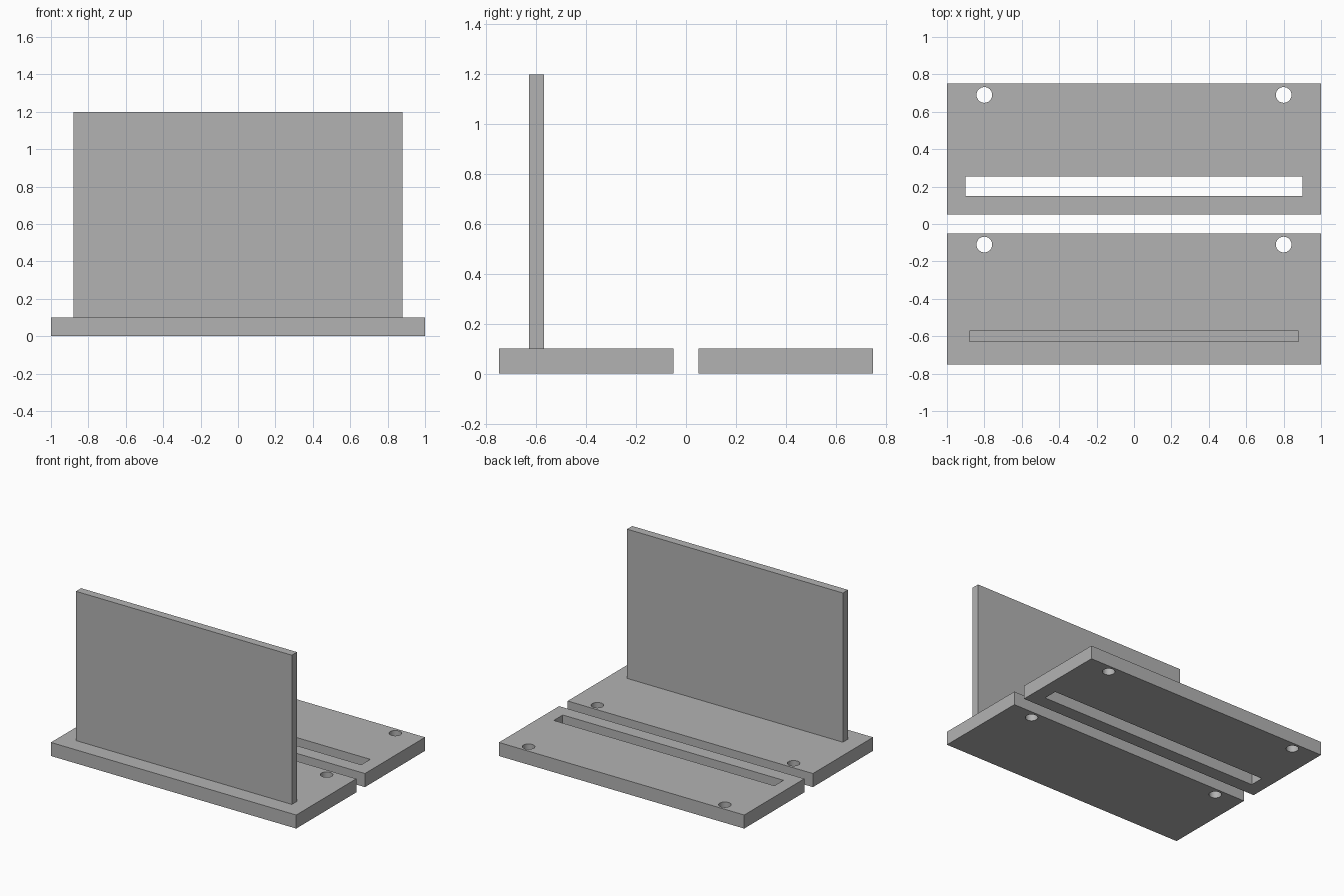
import bpy

cube = bpy.data.objects.get("Cube")
if cube:
    bpy.data.objects.remove(cube, do_unlink=True)

GREY = (0.45, 0.45, 0.45, 1)
grey = bpy.data.materials.new("plain grey")
grey.use_nodes = True
grey.diffuse_color = GREY
grey.node_tree.nodes["Principled BSDF"].inputs["Base Color"].default_value = GREY

THICK = 0.1


def box(name, low, high):
    """Box between two opposite corners."""
    bpy.ops.mesh.primitive_cube_add(size=1, location=[(a + b) / 2 for a, b in zip(low, high)])
    ob = bpy.context.object
    ob.name = name
    ob.scale = [b - a for a, b in zip(low, high)]
    bpy.ops.object.transform_apply(location=False, rotation=False, scale=True)
    ob.data.materials.append(grey)
    return ob


def cut(target, cutter):
    """Subtract the cutter, then discard it."""
    cutter.hide_render = True
    mod = target.modifiers.new("cut", "BOOLEAN")
    mod.operation = "DIFFERENCE"
    mod.solver = "EXACT"
    mod.object = cutter
    bpy.context.view_layer.objects.active = target
    bpy.ops.object.modifier_apply(modifier=mod.name)
    bpy.data.objects.remove(cutter, do_unlink=True)


def plate(name, y_front):
    """Base plate with two screw holes near its back edge."""
    ob = box(name, (-1, y_front, 0), (1, y_front + 0.7, THICK))
    for x in (-0.8, 0.8):
        bpy.ops.mesh.primitive_cylinder_add(vertices=48, radius=0.042, depth=0.4,
                                            location=(x, y_front + 0.64, THICK / 2))
        drill = bpy.context.object
        drill.data.materials.append(grey)
        cut(ob, drill)
    return ob


# Front plate carrying the upright panel
plate("front_plate", -0.75)
box("upright_panel", (-0.88, -0.63, THICK), (0.88, -0.57, 1.2))

# Rear plate with the long slot
rear = plate("rear_plate", 0.05)
cut(rear, box("slot_cutter", (-0.9, 0.15, -0.1), (0.9, 0.255, 0.2)))

# Round hole walls, crisp edges elsewhere
for name in ("front_plate", "rear_plate"):
    bpy.ops.object.select_all(action="DESELECT")
    ob = bpy.data.objects[name]
    ob.select_set(True)
    bpy.context.view_layer.objects.active = ob
    bpy.ops.object.shade_smooth_by_angle(angle=0.5)
